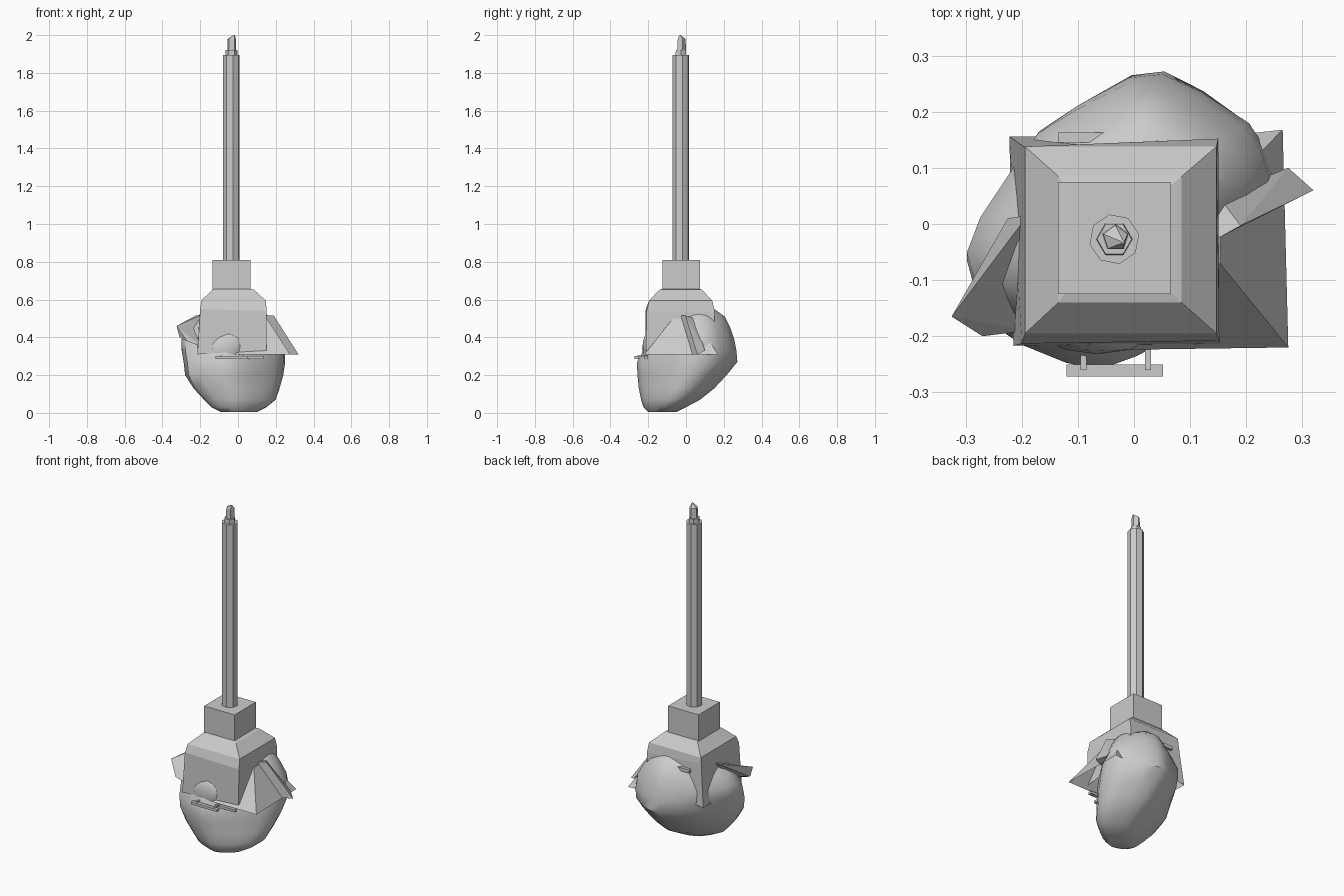
import bpy, bmesh, math

def finish(name, bm, smooth=None):
    bmesh.ops.recalc_face_normals(bm, faces=bm.faces)
    me = bpy.data.meshes.new(name)
    bm.to_mesh(me)
    bm.free()
    ob = bpy.data.objects.new(name, me)
    bpy.context.collection.objects.link(ob)
    if smooth:
        bpy.ops.object.select_all(action='DESELECT')
        bpy.context.view_layer.objects.active = ob
        ob.select_set(True)
        bpy.ops.object.shade_smooth_by_angle(angle=math.radians(smooth))
    return ob

def loft(name, rings, bottom=True, top=True, smooth=None):
    bm = bmesh.new()
    vs = [[bm.verts.new(p) for p in r] for r in rings]
    n = len(rings[0])
    for a, b in zip(vs, vs[1:]):
        for i in range(n):
            j = (i + 1) % n
            bm.faces.new((a[i], a[j], b[j], b[i]))
    if bottom:
        bm.faces.new(vs[0][::-1])
    if top:
        bm.faces.new(vs[-1])
    return finish(name, bm, smooth)

def rect(x0, x1, y0, y1, z):
    return [(x0, y0, z), (x1, y0, z), (x1, y1, z), (x0, y1, z)]

def box(name, x0, x1, y0, y1, z0, z1):
    return loft(name, [rect(x0, x1, y0, y1, z0), rect(x0, x1, y0, y1, z1)])

def poly(cx, cy, r, z, n, rot=0.0):
    return [(cx + r * math.cos(rot + math.tau * i / n),
             cy + r * math.sin(rot + math.tau * i / n), z) for i in range(n)]

def hull(name, pts):
    bm = bmesh.new()
    for p in pts:
        bm.verts.new(p)
    bmesh.ops.convex_hull(bm, input=bm.verts)
    loose = [v for v in bm.verts if not v.link_faces]
    bmesh.ops.delete(bm, geom=loose, context='VERTS')
    return finish(name, bm)

# head outline from above, stretched to fit each level
OUTLINE = [(0.05, 0.275), (-0.01, 0.268), (-0.10, 0.215), (-0.17, 0.165), (-0.22, 0.085),
           (-0.275, -0.01), (-0.30, -0.085), (-0.28, -0.165), (-0.21, -0.215), (-0.13, -0.247),
           (-0.07, -0.26), (0.0, -0.235), (0.07, -0.19), (0.14, -0.125), (0.20, -0.06),
           (0.24, 0.01), (0.25, 0.075), (0.235, 0.13), (0.205, 0.18), (0.12, 0.24)]

def head_ring(z, x0, x1, y0, y1):
    return [(x0 + (x + 0.30) / 0.55 * (x1 - x0),
             y0 + (y + 0.26) / 0.535 * (y1 - y0), z) for x, y in OUTLINE]

# lumpy head
loft("head", [head_ring(*r) for r in (
    (0.005, -0.09, 0.10, -0.20, -0.05),
    (0.03, -0.14, 0.15, -0.225, 0.00),
    (0.07, -0.18, 0.20, -0.238, 0.075),
    (0.13, -0.235, 0.22, -0.25, 0.15),
    (0.20, -0.28, 0.24, -0.257, 0.215),
    (0.27, -0.288, 0.25, -0.26, 0.272),
    (0.33, -0.298, 0.25, -0.225, 0.267),
    (0.39, -0.298, 0.24, -0.20, 0.255),
    (0.45, -0.25, 0.205, -0.18, 0.235),
    (0.51, -0.19, 0.165, -0.14, 0.205),
    (0.55, -0.12, 0.12, -0.08, 0.15))], smooth=40)

# brow lump poking through the front of the cap
bm = bmesh.new()
bmesh.ops.create_icosphere(bm, subdivisions=2, radius=1)
for v in bm.verts:
    v.co = (-0.065 + 0.10 * v.co.x, -0.19 + 0.042 * v.co.y,
            0.34 + 0.095 * v.co.z + 0.015 * v.co.x)
finish("brow", bm, 60)

# square cap with sloping crown
loft("cap", [
    [(-0.215, -0.217, 0.31), (0.152, -0.213, 0.33), (0.152, 0.152, 0.36), (-0.222, 0.156, 0.31)],
    [(-0.20, -0.213, 0.55), (0.152, -0.208, 0.54), (0.15, 0.152, 0.54), (-0.197, 0.138, 0.56)],
    rect(-0.194, 0.147, -0.195, 0.138, 0.595),
    rect(-0.135, 0.085, -0.14, 0.085, 0.652),
    rect(-0.10, 0.03, -0.09, 0.04, 0.665)], bottom=False)

# pyramid flap flaring out to the right
loft("side_flap", [
    [(-0.01, -0.224, 0.31), (0.275, -0.22, 0.31), (0.265, 0.168, 0.31), (0.10, 0.15, 0.31)],
    [(0.10, -0.07, 0.50), (0.153, -0.07, 0.50), (0.153, 0.055, 0.50), (0.10, 0.055, 0.50)]],
    bottom=False)

# pointed ears
hull("right_ear", [(0.15, -0.025, 0.515), (0.19, -0.003, 0.515), (0.15, 0.05, 0.50),
                   (0.15, -0.025, 0.46), (0.32, 0.06, 0.31), (0.275, 0.10, 0.33),
                   (0.25, 0.025, 0.31)])
hull("left_ear", [(-0.19, 0.015, 0.52), (-0.225, 0.01, 0.515), (-0.325, -0.165, 0.46),
                  (-0.27, -0.20, 0.38), (-0.19, -0.19, 0.35), (-0.31, -0.16, 0.40),
                  (-0.19, -0.08, 0.40)])

# thin bars and arms across the front, strap at the back
box("front_bar", -0.12, 0.052, -0.272, -0.25, 0.285, 0.30)
box("inner_bar", 0.0, 0.135, -0.222, -0.20, 0.285, 0.30)
for x in (-0.09, 0.025):
    box("bar_arm", x - 0.005, x + 0.005, -0.26, -0.10, 0.295, 0.305)
box("back_strap", -0.135, 0.065, 0.145, 0.163, 0.495, 0.515)

# neck block
box("neck_block", -0.135, 0.065, -0.125, 0.075, 0.55, 0.81)

# long faceted pole with stepped tip
cx, cy = -0.035, -0.027
loft("pole", [poly(cx, cy, 0.045, 0.70, 8, 0.2), poly(cx, cy, 0.045, 1.895, 8, 0.2)])
loft("pole_collar", [poly(cx, cy, 0.033, 1.88, 6), poly(cx, cy, 0.031, 1.92, 6)])
loft("pole_tip", [poly(-0.033, -0.025, 0.025, 1.90, 5, math.pi / 2),
                  poly(-0.033, -0.025, 0.023, 1.98, 5, math.pi / 2),
                  poly(-0.02, -0.032, 0.003, 2.0, 5, math.pi / 2)])
